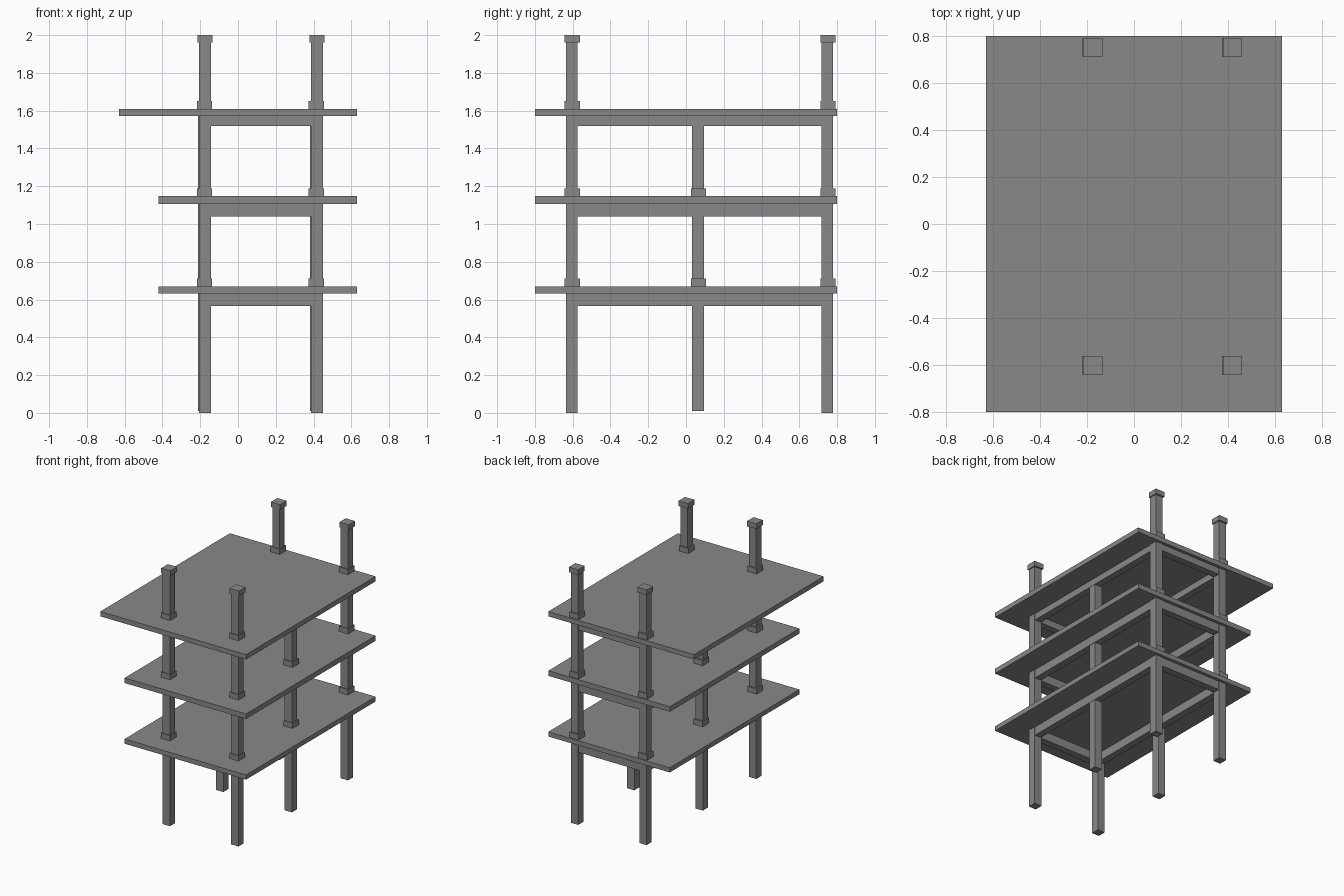
import bpy
import bmesh
from mathutils import Matrix

cube = bpy.data.objects.get("Cube")
if cube:
    bpy.data.objects.remove(cube, do_unlink=True)

grey = bpy.data.materials.new("concrete_grey")
grey.use_nodes = True
colour = (0.25, 0.25, 0.25, 1)
grey.diffuse_color = colour
grey.node_tree.nodes["Principled BSDF"].inputs["Base Color"].default_value = colour


def box(name, x, y, z):
    """Box from (low, high) ranges on each axis."""
    mesh = bpy.data.meshes.new(name)
    bm = bmesh.new()
    bmesh.ops.create_cube(bm, size=1)
    size = [r[1] - r[0] for r in (x, y, z)]
    centre = [(r[0] + r[1]) / 2 for r in (x, y, z)]
    bm.transform(Matrix.Translation(centre) @ Matrix.Diagonal((*size, 1)))
    bm.to_mesh(mesh)
    bm.free()
    mesh.materials.append(grey)
    obj = bpy.data.objects.new(name, mesh)
    bpy.context.collection.objects.link(obj)


def around(c, width):
    return (c - width / 2, c + width / 2)


COLUMN, COLLAR, BEAM = 0.063, 0.08, 0.055
SIDES = {"right": -0.174, "left": 0.418}
ROWS = {"front": -0.605, "middle": 0.063, "back": 0.748}

# Floors: name, slab underside, slab top, beam underside, slab right edge
FLOORS = [
    ("first_floor", 0.633, 0.670, 0.565, -0.42),
    ("second_floor", 1.107, 1.147, 1.04, -0.42),
    ("roof", 1.572, 1.61, 1.52, -0.63),
]

# Columns, with caps on the four that rise above the roof
for side, cx in SIDES.items():
    for row, cy in ROWS.items():
        label = f"{row}_{side}"
        middle = row == "middle"
        x = cx - 0.006 if middle else cx
        span = (0.01, 1.575) if middle else (0, 1.97)
        box(f"column_{label}", around(x, COLUMN), around(cy, COLUMN), span)
        if not middle:
            box(f"cap_{label}", around(cx, COLLAR), around(cy + 0.003, COLLAR), (1.96, 2))
        for floor, low, top, beam, edge in FLOORS:
            if not (middle and floor == "roof"):
                box(f"{floor}_collar_{label}", around(cx - 0.004, COLLAR),
                    around(cy + 0.003, COLLAR), (top, top + 0.041))

# Slabs and the ring of beams beneath each
for floor, low, top, beam, edge in FLOORS:
    box(f"{floor}_slab", (edge, 0.63), (-0.8, 0.8), (low, top))
    for side, cx in SIDES.items():
        box(f"{floor}_{side}_beam", around(cx, BEAM),
            (ROWS["front"], ROWS["back"]), (beam, low))
    for row in ("front", "back"):
        box(f"{floor}_{row}_beam", (SIDES["right"], SIDES["left"]),
            around(ROWS[row], BEAM), (beam, low))
